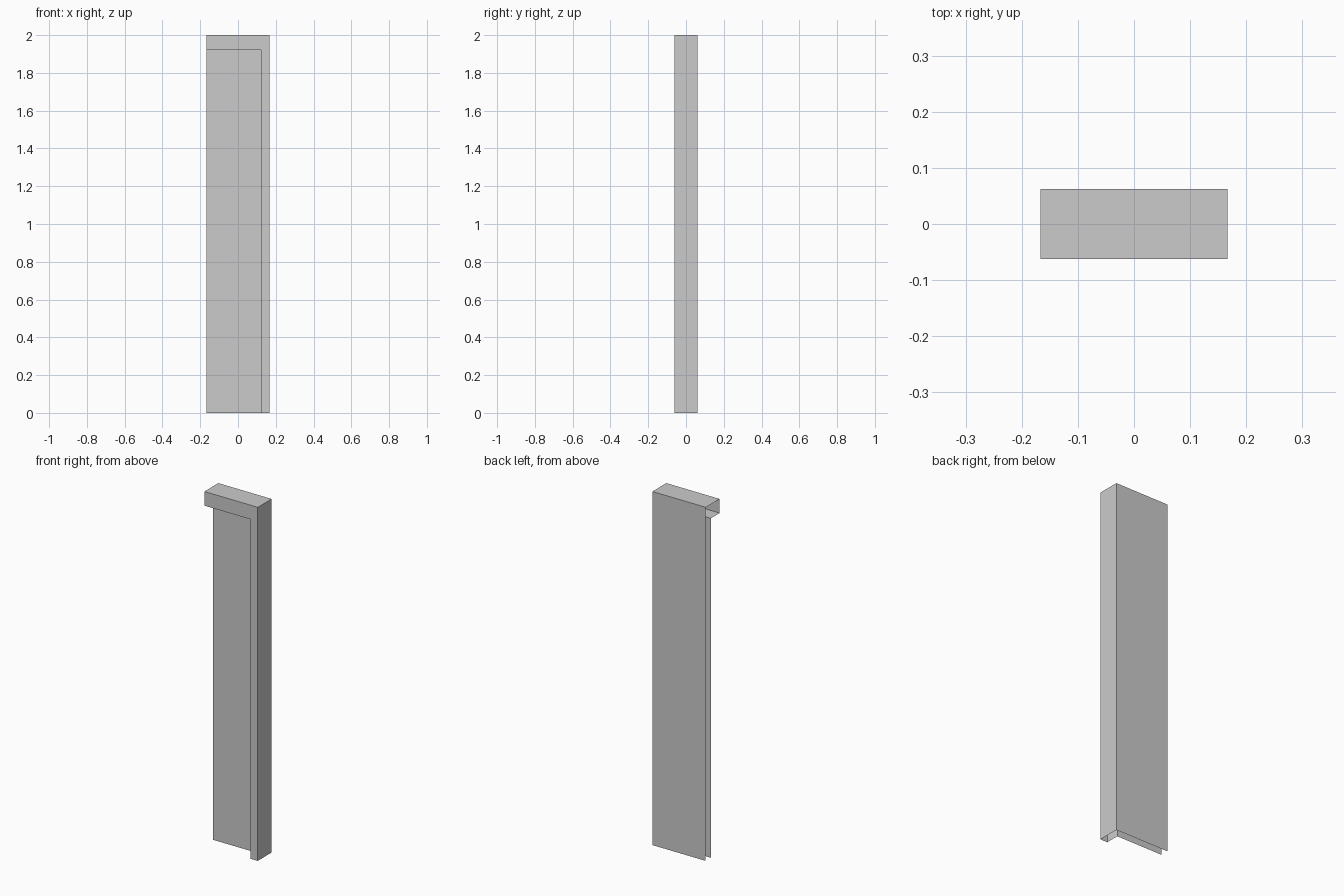
import bpy, bmesh

if "Cube" in bpy.data.objects:
    bpy.data.objects.remove(bpy.data.objects["Cube"])

# Key planes of the open half door-frame shell
XL, XI, XR = -0.167, 0.122, 0.167      # left edge, inner jamb, right edge
YF, YP, YB = -0.062, 0.016, 0.062      # front, recessed panel, back
ZI, ZT = 1.92, 2.0                     # underside of head, top


def sheet(name, *faces):
    """Thin open surface from corner loops."""
    bm = bmesh.new()
    for loop in faces:
        bm.faces.new([bm.verts.new(p) for p in loop])
    bmesh.ops.remove_doubles(bm, verts=bm.verts, dist=1e-5)
    mesh = bpy.data.meshes.new(name)
    bm.to_mesh(mesh)
    bm.free()
    obj = bpy.data.objects.new(name, mesh)
    bpy.context.collection.objects.link(obj)
    return obj


def wall_xz(x0, x1, z0, z1, y):
    return [(x0, y, z0), (x1, y, z0), (x1, y, z1), (x0, y, z1)]


def wall_yz(y0, y1, z0, z1, x):
    return [(x, y0, z0), (x, y1, z0), (x, y1, z1), (x, y0, z1)]


def slab_xy(x0, x1, y0, y1, z):
    return [(x0, y0, z), (x1, y0, z), (x1, y1, z), (x0, y1, z)]


# L-shaped front trim
sheet("front_trim", [(XL, YF, ZI), (XI, YF, ZI), (XI, YF, 0),
                     (XR, YF, 0), (XR, YF, ZT), (XL, YF, ZT)])

# Reveal: jamb and head return to the panel (facing into the recess)
sheet("reveal", wall_yz(YF, YP, 0, ZI, XI)[::-1],
      slab_xy(XL, XI, YF, YP, ZI)[::-1])

# Recessed panel
sheet("door_panel", wall_xz(XL, XI, 0, ZI, YP))

# Outer casing: right side, top and back; left end and bottom stay open
sheet("outer_casing", wall_yz(YF, YB, 0, ZT, XR),
      slab_xy(XL, XR, YF, YB, ZT),
      wall_xz(XL, XR, 0, ZT, YB)[::-1])
